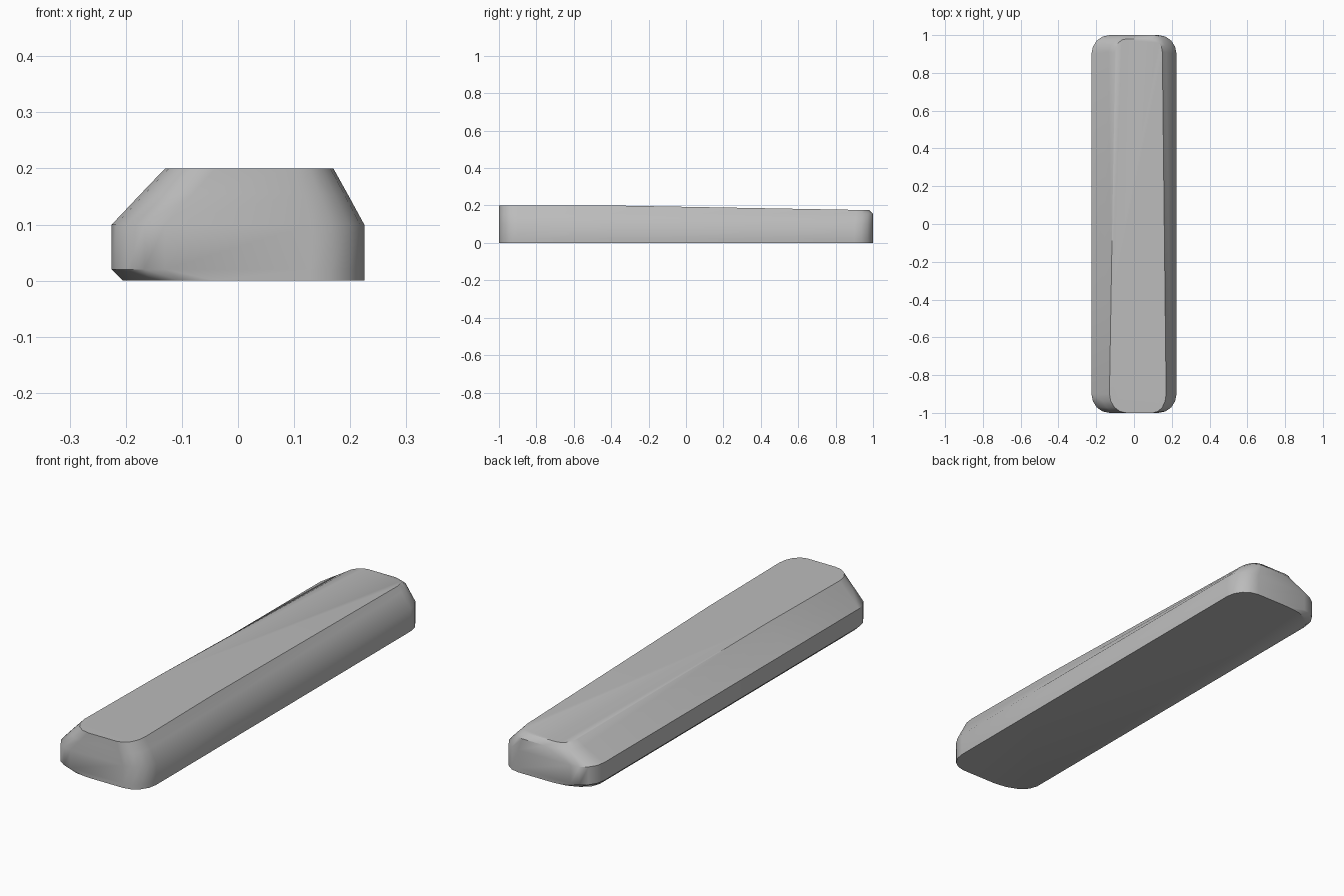
import bpy, bmesh, math

cube = bpy.data.objects.get("Cube")
if cube:
    bpy.data.objects.remove(cube, do_unlink=True)

# Material
grey = bpy.data.materials.new("plain grey")
grey.use_nodes = True
grey.diffuse_color = (0.5, 0.5, 0.5, 1)
grey.node_tree.nodes["Principled BSDF"].inputs["Base Color"].default_value = (0.5, 0.5, 0.5, 1)

SEGMENTS = 4
SPLIT_Y = -0.4


def corner(side_x, side_y, end_x, end_y):
    """Quarter ellipse from the long side to the short end."""
    pts = []
    for i in range(SEGMENTS + 1):
        a = i / SEGMENTS * math.pi / 2
        pts.append((end_x + (side_x - end_x) * math.cos(a),
                    side_y + (end_y - side_y) * math.sin(a)))
    return pts


def outline(front, back):
    """Rounded outline; each end is left x, left end x, right end x, right x, side y, end y."""
    fl, fle, fre, fr, fsy, fey = front
    bl, ble, bre, br, bsy, bey = back
    t = (SPLIT_Y - fsy) / (bsy - fsy)
    front_half = [(fl + (bl - fl) * t, SPLIT_Y)]
    front_half += corner(fl, fsy, fle, fey) + corner(fr, fsy, fre, fey)[::-1]
    back_half = [(fr + (br - fr) * t, SPLIT_Y)]
    back_half += corner(br, bsy, bre, bey) + corner(bl, bsy, ble, bey)[::-1]
    return front_half + back_half


def top_height(y):
    return 0.2 - max(0, y - SPLIT_Y) * 0.018


# Stacked sections: base, lower bevel, waist, shoulder and top rim
base = (-0.205, -0.04, 0.13, 0.225, 0.9, 1)
waist = (-0.225, -0.13, 0.13, 0.225, 0.9, 1)


def at_front(s):
    return s[:4] + (-s[4], -s[5])


sections = [
    (at_front(base), base, lambda y: 0),
    (at_front(waist), waist, lambda y: 0.02),
    (at_front(waist), waist, lambda y: 0.1),
    ((-0.173, -0.08, 0.113, 0.195, -0.9, -1),
     (-0.135, 0, 0.11, 0.17, 0.91, 1), lambda y: 0.155),
    ((-0.13, -0.04, 0.1, 0.17, -0.9, -1),
     (-0.1, -0.04, 0.09, 0.15, 0.91, 0.98), top_height),
]

# Loft the sections into one solid bar
bm = bmesh.new()
rings = [[bm.verts.new((x, y, height(y))) for x, y in outline(f, b)]
         for f, b, height in sections]
n = len(rings[0])
for low, high in zip(rings, rings[1:]):
    for i in range(n):
        j = (i + 1) % n
        bm.faces.new((low[i], low[j], high[j], high[i]))
bm.faces.new(rings[0][::-1])

# Level front and sloping back of the top
top, half = rings[-1], n // 2
bm.faces.new(top[:half + 1])
bm.faces.new(top[half:] + top[:1])
bmesh.ops.recalc_face_normals(bm, faces=bm.faces)

mesh = bpy.data.meshes.new("bar_body")
bm.to_mesh(mesh)
bm.free()
mesh.materials.append(grey)
bar = bpy.data.objects.new("bar_body", mesh)
bpy.context.collection.objects.link(bar)

# Smooth rounded areas, crisp strong edges
bpy.ops.object.select_all(action='DESELECT')
bar.select_set(True)
bpy.context.view_layer.objects.active = bar
bpy.ops.object.shade_smooth_by_angle(angle=math.radians(40))
